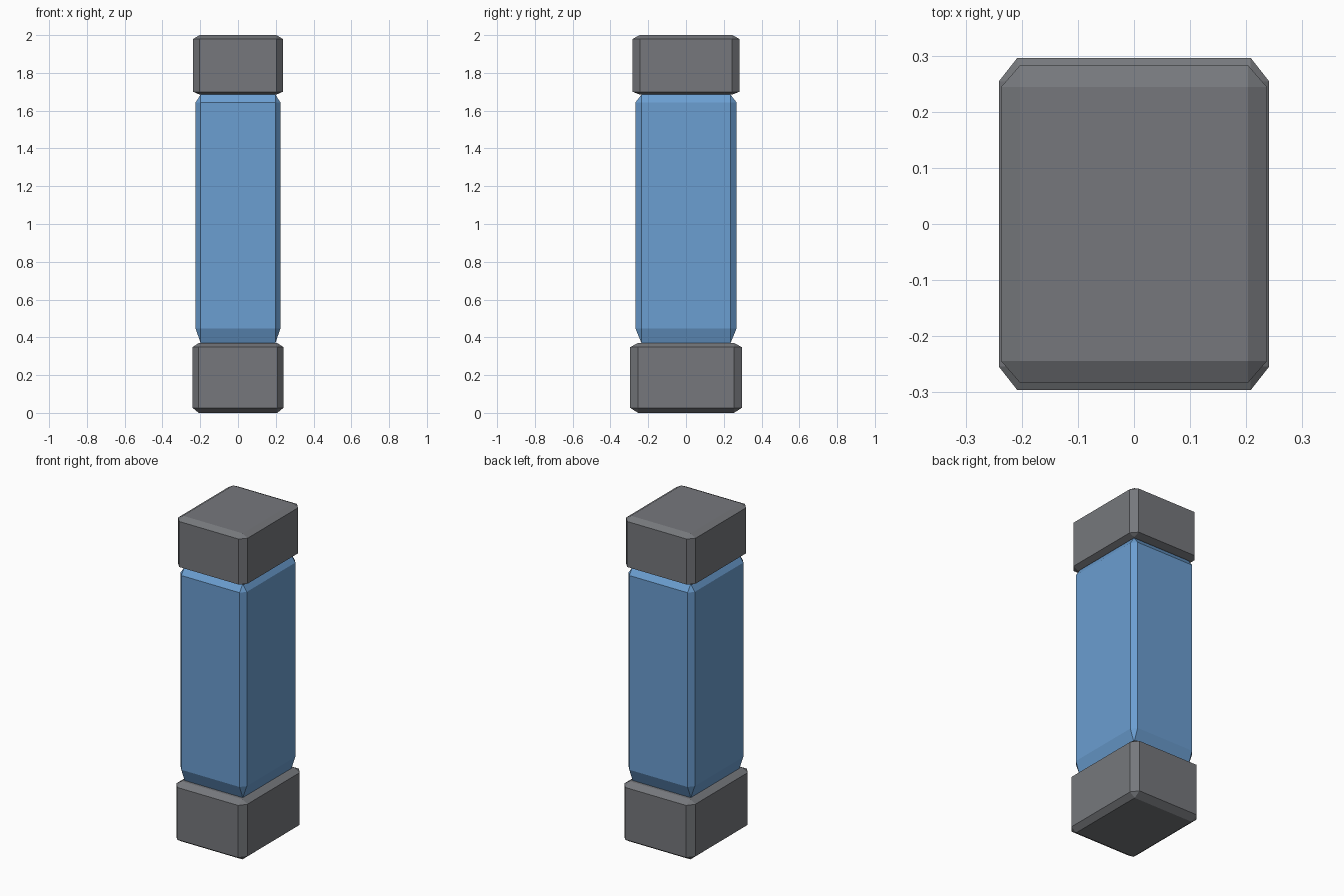
import bpy
import bmesh

cube = bpy.data.objects.get("Cube")
if cube:
    bpy.data.objects.remove(cube, do_unlink=True)


def material(name, rgb):
    mat = bpy.data.materials.new(name)
    mat.use_nodes = True
    colour = (*rgb, 1.0)
    mat.diffuse_color = colour
    mat.node_tree.nodes["Principled BSDF"].inputs["Base Color"].default_value = colour
    return mat


def chamfered_box(name, half, z_range, cut, low_cut, high_cut, mat):
    """Box with all edges chamfered; each end has its own chamfer height."""
    (a, b), (z0, z1), (cx, cy) = half, z_range, cut
    bm = bmesh.new()
    for sx in (-1, 1):
        for sy in (-1, 1):
            for end, inner in ((z0, z0 + low_cut), (z1, z1 - high_cut)):
                bm.verts.new((sx * (a - cx), sy * (b - cy), end))
                bm.verts.new((sx * a, sy * (b - cy), inner))
                bm.verts.new((sx * (a - cx), sy * b, inner))
    bmesh.ops.convex_hull(bm, input=bm.verts[:])
    bmesh.ops.dissolve_limit(bm, angle_limit=0.01, verts=bm.verts[:], edges=bm.edges[:])
    bmesh.ops.recalc_face_normals(bm, faces=bm.faces[:])
    mesh = bpy.data.meshes.new(name)
    bm.to_mesh(mesh)
    bm.free()
    mesh.materials.append(mat)
    obj = bpy.data.objects.new(name, mesh)
    bpy.context.collection.objects.link(obj)
    return obj


grey = material("dark grey", (0.18, 0.187, 0.202))
blue = material("sky blue", (0.147, 0.342, 0.638))

# Wider base block, long middle body and top cap
chamfered_box("base_block", (0.241, 0.296), (0, 0.37), (0.033, 0.042), 0.027, 0.022, grey)
chamfered_box("middle_body", (0.225, 0.268), (0.37, 1.685), (0.027, 0.032), 0.078, 0.042, blue)
chamfered_box("top_cap", (0.237, 0.283), (1.685, 2.0), (0.034, 0.039), 0.015, 0.02, grey)
